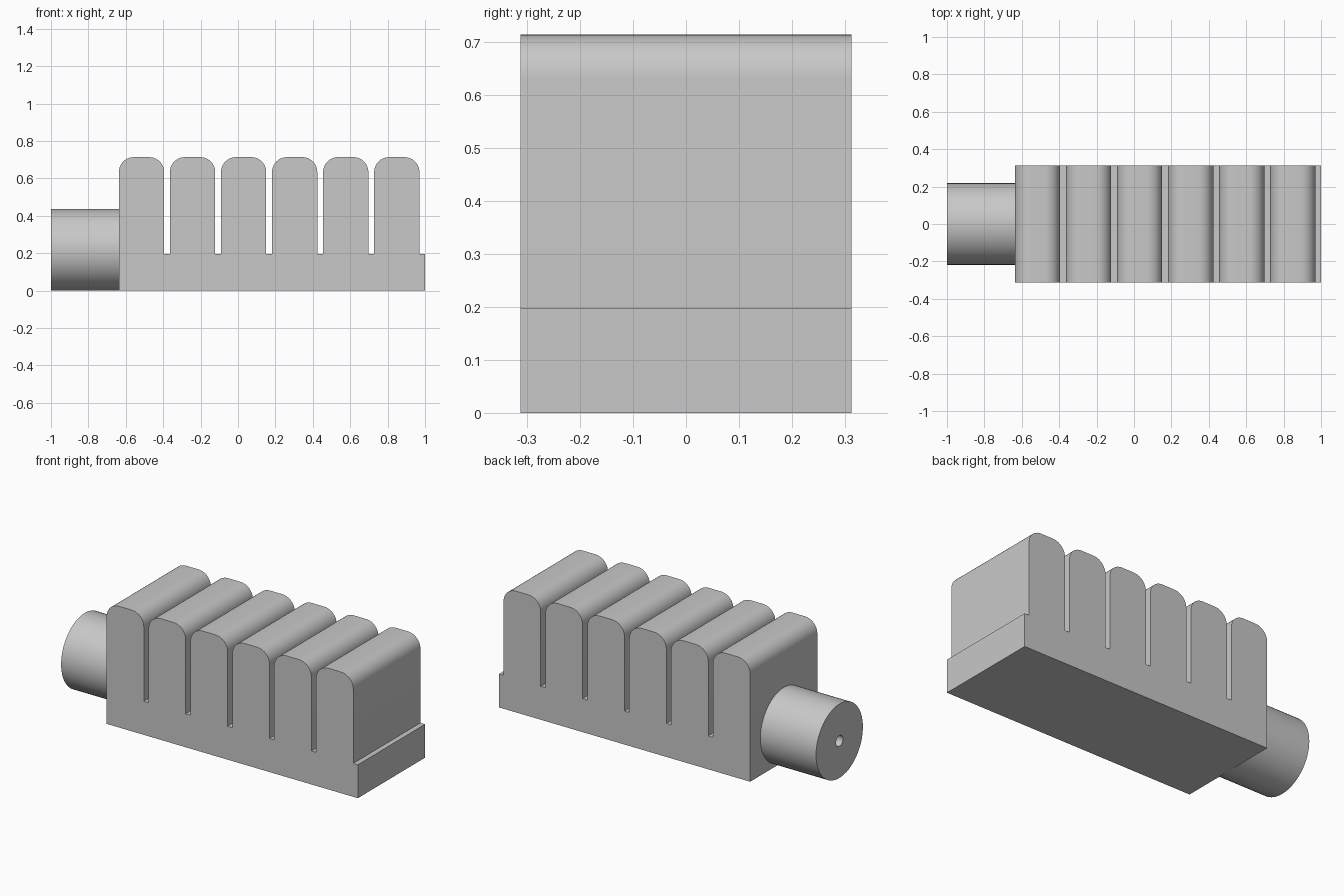
import bpy, bmesh, math
from mathutils import Matrix

if "Cube" in bpy.data.objects:
    bpy.data.objects.remove(bpy.data.objects["Cube"])

X0, X1 = -0.637, 1.0           # body ends
HALF_Y = 0.3125
BASE_Z, TOP_Z = 0.197, 0.714
FIN_W, PITCH, FINS = 0.242, 0.273, 6
ROUND = 0.08
TUBE_R, BORE_R = 0.218, 0.032

grey = bpy.data.materials.new("silicone_grey")
grey.diffuse_color = (0.58, 0.58, 0.58, 1)
grey.use_nodes = True
grey.node_tree.nodes["Principled BSDF"].inputs["Base Color"].default_value = grey.diffuse_color


def finish(bm, name):
    bmesh.ops.recalc_face_normals(bm, faces=bm.faces[:])
    mesh = bpy.data.meshes.new(name)
    bm.to_mesh(mesh)
    bm.free()
    mesh.materials.append(grey)
    obj = bpy.data.objects.new(name, mesh)
    bpy.context.collection.objects.link(obj)
    return obj


def smooth(obj):
    bpy.ops.object.select_all(action='DESELECT')
    obj.select_set(True)
    bpy.context.view_layer.objects.active = obj
    bpy.ops.object.shade_smooth_by_angle(angle=math.radians(30))


def arc(cx, cz, a0, a1, n=10):
    return [(cx + ROUND * math.cos(math.radians(a0 + (a1 - a0) * i / n)),
             cz + ROUND * math.sin(math.radians(a0 + (a1 - a0) * i / n)))
            for i in range(n + 1)]


# Ribbed body: base slab and round-topped fins as one side profile
profile = [(X1, 0), (X0, 0)]
for i in range(FINS):
    left = X0 + i * PITCH
    right = left + FIN_W
    if i:
        profile.append((left, BASE_Z))
    profile += arc(left + ROUND, TOP_Z - ROUND, 180, 90)
    profile += arc(right - ROUND, TOP_Z - ROUND, 90, 0)
    profile.append((right, BASE_Z))
profile.append((X1, BASE_Z))

bm = bmesh.new()
face = bm.faces.new([bm.verts.new((x, -HALF_Y, z)) for x, z in profile])
ext = bmesh.ops.extrude_face_region(bm, geom=[face], use_keep_orig=True)
for v in ext["geom"]:
    if isinstance(v, bmesh.types.BMVert):
        v.co.y = HALF_Y
body = finish(bm, "ribbed_body")

# Air passage cut into the end of the body
bm = bmesh.new()
bmesh.ops.create_cone(bm, cap_ends=True, segments=32, radius1=BORE_R, radius2=BORE_R, depth=0.12,
                      matrix=Matrix.Translation((X0, 0, TUBE_R)) @ Matrix.Rotation(math.pi / 2, 4, 'Y'))
cutter = finish(bm, "bore_cutter")
cutter.hide_render = True
cutter.hide_viewport = True
cut = body.modifiers.new("bore", 'BOOLEAN')
cut.operation = 'DIFFERENCE'
cut.solver = 'EXACT'
cut.object = cutter
smooth(body)

# Inlet tube: hollow section spun around the x axis
bm = bmesh.new()
ring = [bm.verts.new((x, 0, TUBE_R + r)) for x, r in
        ((X0, BORE_R), (X0, TUBE_R), (-1.0, TUBE_R), (-1.0, BORE_R))]
edges = [bm.edges.new((ring[i], ring[(i + 1) % 4])) for i in range(4)]
bmesh.ops.spin(bm, geom=ring + edges, cent=(0, 0, TUBE_R), axis=(1, 0, 0),
               angle=2 * math.pi, steps=64, use_merge=True)
bmesh.ops.remove_doubles(bm, verts=bm.verts[:], dist=1e-5)
smooth(finish(bm, "inlet_tube"))
